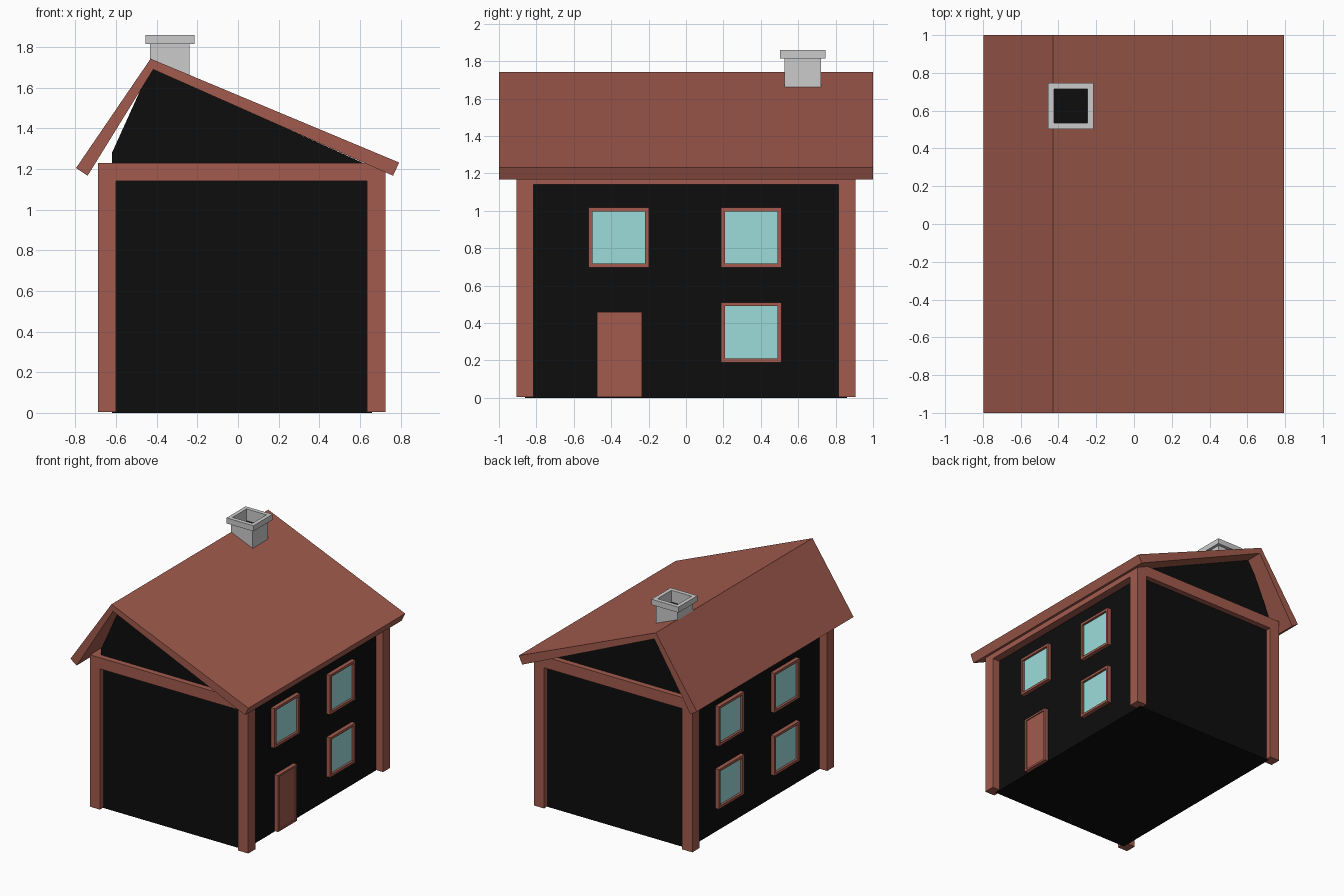
import bpy, bmesh

if "Cube" in bpy.data.objects:
    bpy.data.objects.remove(bpy.data.objects["Cube"])


def material(name, rgb):
    m = bpy.data.materials.new(name)
    m.diffuse_color = (*rgb, 1)
    m.use_nodes = True
    m.node_tree.nodes["Principled BSDF"].inputs["Base Color"].default_value = m.diffuse_color
    return m


BRICK = material("red_brown", (0.36, 0.105, 0.075))
BLACK = material("black", (0.004, 0.004, 0.004))
GLASS = material("pale_glass", (0.33, 0.72, 0.70))


def finish(name, bm, mat):
    bmesh.ops.recalc_face_normals(bm, faces=bm.faces)
    me = bpy.data.meshes.new(name)
    bm.to_mesh(me)
    bm.free()
    ob = bpy.data.objects.new(name, me)
    bpy.context.collection.objects.link(ob)
    if mat:
        me.materials.append(mat)
    return ob


def box(name, x, y, z, mat=None):
    bm = bmesh.new()
    bmesh.ops.create_cube(bm, size=1)
    for v in bm.verts:
        v.co = [(r[0] + r[1]) / 2 + c * (r[1] - r[0]) for r, c in zip((x, y, z), v.co)]
    return finish(name, bm, mat)


def prism(name, profile, y0, y1, mat):
    """Extrude an x-z profile along y."""
    bm = bmesh.new()
    f = bm.faces.new([bm.verts.new((x, y0, z)) for x, z in profile])
    new = bmesh.ops.extrude_face_region(bm, geom=[f])["geom"]
    bmesh.ops.translate(bm, vec=(0, y1 - y0, 0),
                        verts=[g for g in new if isinstance(g, bmesh.types.BMVert)])
    return finish(name, bm, mat)


def ring(name, outer, inner, place, d0, d1, mat=None):
    """Rectangular frame; place(u, v, depth) gives the 3D position."""
    bm = bmesh.new()
    loops = []
    for (u0, u1, v0, v1), d in ((outer, d0), (outer, d1), (inner, d1), (inner, d0)):
        loops.append([bm.verts.new(place(u, v, d))
                      for u, v in ((u0, v0), (u1, v0), (u1, v1), (u0, v1))])
    for k in range(4):
        a, b = loops[k], loops[(k + 1) % 4]
        for i in range(4):
            j = (i + 1) % 4
            bm.faces.new((a[i], a[j], b[j], b[i]))
    return finish(name, bm, mat)


# House body with lopsided gable
prism("walls", [(-.62, 0), (.66, 0), (.66, 1.21), (-.43, 1.70), (-.62, 1.28)],
      -.86, .86, BLACK)

# Roof with a short steep side and a long shallow side
prism("roof", [(-.797, 1.205), (-.74, 1.167), (-.417, 1.69), (.763, 1.167),
               (.793, 1.232), (-.43, 1.743)], -1, 1, BRICK)

# Corner posts and the beams joining them
XS = {"left": (-.69, -.60), "right": (.635, .725)}
YS = {"front": (-.905, -.815), "back": (.815, .905)}
for xn, x in XS.items():
    for yn, y in YS.items():
        box(f"{yn}_{xn}_post", x, y, (.004, 1.14), BRICK)
    box(f"{xn}_beam", x, (-.815, .815), (1.14, 1.23), BRICK)
for yn, y in YS.items():
    box(f"{yn}_beam", (-.69, .725), y, (1.14, 1.23), BRICK)


# Framed openings on a side wall
def opening(name, wall, s, y0, y1, z0, z1, t, fill, recess):
    ring(name + "_frame", (y0, y1, z0, z1), (y0 + t, y1 - t, z0 + t, z1 - t),
         lambda u, v, d: (wall + s * d, u, v), -.02, .032, BRICK)
    x = sorted((wall - s * .02, wall + s * (.032 - recess)))
    box(name + "_panel", x, (y0 + t, y1 - t), (z0 + t, z1 - t), fill)


for side, wall, s in (("right", .66, 1), ("left", -.62, -1)):
    for yn, y0 in (("front", -.52), ("back", .188)):
        for zn, z0 in (("lower", .19), ("upper", .697)):
            if (side, yn, zn) == ("right", "front", "lower"):
                opening("door", wall, s, -.475, -.235, .004, .46, .015, BRICK, .008)
            else:
                opening(f"{side}_{yn}_{zn}_window", wall, s, y0, y0 + .322,
                        z0, z0 + .32, .02, GLASS, .018)

# Chimney stack, overhanging cap and sooty flue
HOLE = (-.424, -.246, .536, .714)
flat = lambda u, v, d: (u, v, d)
ring("chimney_stack", (-.432, -.238, .527, .723), HOLE, flat, 1.60, 1.82)
ring("chimney_cap", (-.455, -.215, .503, .747), HOLE, flat, 1.815, 1.86)
box("chimney_flue", HOLE[:2], HOLE[2:], (1.64, 1.765), BLACK)
